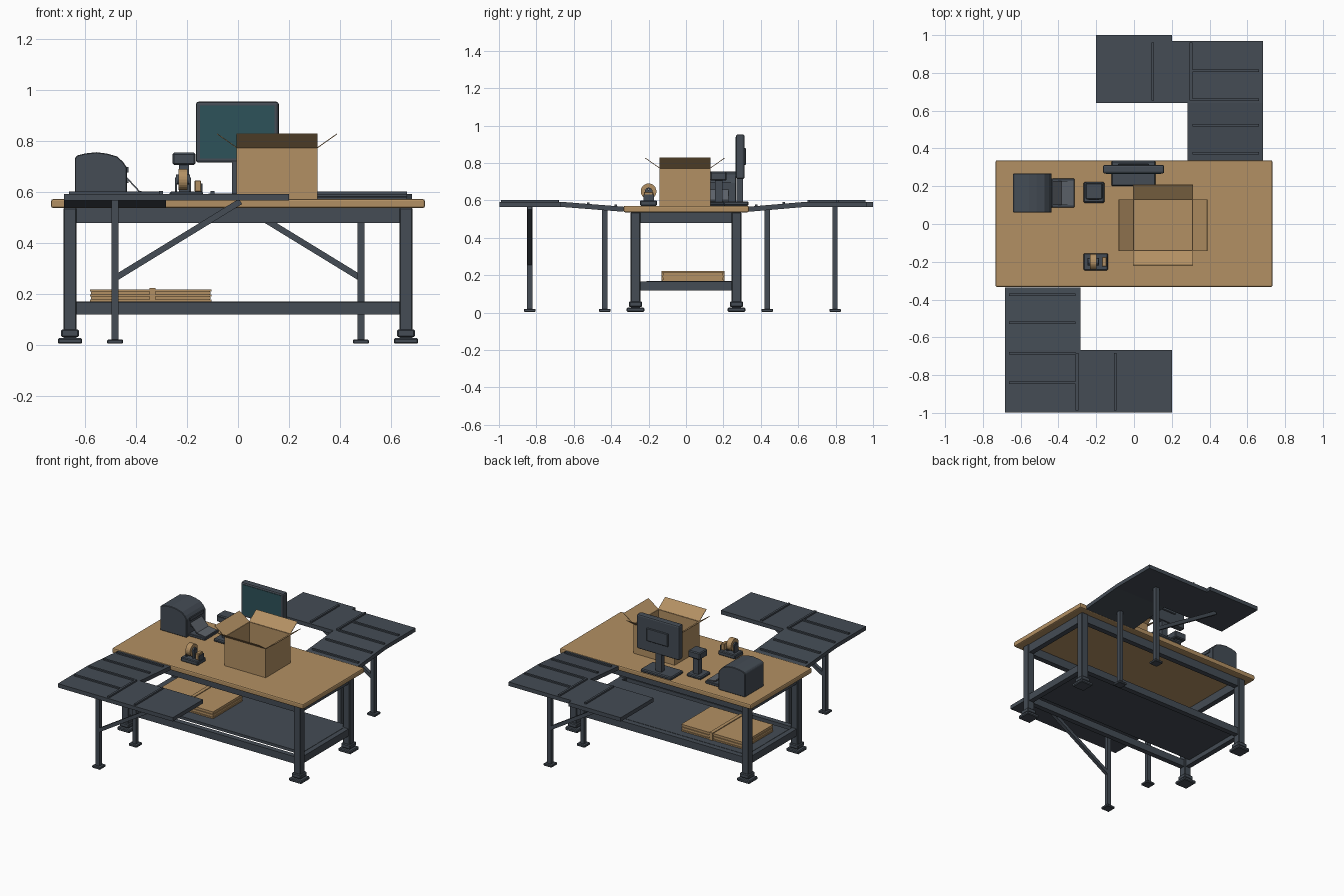
import bpy, bmesh, math
from mathutils import Vector

if "Cube" in bpy.data.objects:
    bpy.data.objects.remove(bpy.data.objects["Cube"])


def material(name, rgb):
    m = bpy.data.materials.new(name)
    m.diffuse_color = (*rgb, 1)
    m.use_nodes = True
    m.node_tree.nodes["Principled BSDF"].inputs["Base Color"].default_value = m.diffuse_color
    return m


TAN = material("cardboard tan", (0.45, 0.28, 0.125))
DARK = material("slate grey", (0.058, 0.072, 0.09))
MID = material("light slate", (0.11, 0.125, 0.145))
TEAL = material("screen teal", (0.027, 0.085, 0.1))


def finish(name, bm, mat, bevel=0, segs=1):
    bmesh.ops.recalc_face_normals(bm, faces=bm.faces)
    me = bpy.data.meshes.new(name)
    bm.to_mesh(me)
    bm.free()
    ob = bpy.data.objects.new(name, me)
    me.materials.append(mat)
    bpy.context.collection.objects.link(ob)
    if bevel:
        b = ob.modifiers.new("bevel", 'BEVEL')
        b.width, b.segments = bevel, segs
    return ob


def prism(name, pts, axis, a, b, mat, bevel=0, segs=1):
    """Extrude a 2D outline along 'x' (pts are y,z), 'y' (x,z) or 'z' (x,y)."""
    def place(p, t):
        return {'x': (t, p[0], p[1]), 'y': (p[0], t, p[1]), 'z': (p[0], p[1], t)}[axis]
    bm = bmesh.new()
    lo = [bm.verts.new(place(p, a)) for p in pts]
    hi = [bm.verts.new(place(p, b)) for p in pts]
    bm.faces.new(lo)
    bm.faces.new(hi)
    n = len(pts)
    for i in range(n):
        j = (i + 1) % n
        bm.faces.new((lo[i], lo[j], hi[j], hi[i]))
    return finish(name, bm, mat, bevel, segs)


def box(name, x, y, z, mat=DARK, bevel=0, segs=1):
    pts = [(x[0], y[0]), (x[1], y[0]), (x[1], y[1]), (x[0], y[1])]
    return prism(name, pts, 'z', z[0], z[1], mat, bevel, segs)


def block(name, cx, cy, w, z, mat=DARK, bevel=0):
    return box(name, (cx - w / 2, cx + w / 2), (cy - w / 2, cy + w / 2), z, mat, bevel)


def beam(name, p, q, w, mat=DARK):
    p, q = Vector(p), Vector(q)
    ob = box(name, (-w / 2, w / 2), (-w / 2, w / 2), (0, (q - p).length), mat)
    ob.rotation_mode = 'QUATERNION'
    ob.rotation_quaternion = (q - p).to_track_quat('Z', 'Y')
    ob.location = p
    return ob


def ring(name, c, r, hole, width, mat, n=24):
    """Tube with its axis along x."""
    bm = bmesh.new()
    rows = []
    for i in range(n):
        a = 2 * math.pi * i / n
        rows.append([bm.verts.new((c[0] + dx, c[1] + rr * math.cos(a), c[2] + rr * math.sin(a)))
                     for dx, rr in ((-width / 2, r), (width / 2, r), (width / 2, hole), (-width / 2, hole))])
    for i in range(n):
        s, t = rows[i], rows[(i + 1) % n]
        for k in range(4):
            bm.faces.new((s[k], s[(k + 1) % 4], t[(k + 1) % 4], t[k]))
    return finish(name, bm, mat)


# Workbench: top, legs with feet, aprons and lower rails
box("table_top", (-0.733, 0.733), (-0.333, 0.337), (0.536, 0.571), TAN, 0.008, 2)
for sx in (-1, 1):
    for sy in (-1, 1):
        x, y = sx * 0.659, sy * 0.27
        block("table_leg", x, y, 0.052, (0.03, 0.536), DARK, 0.004)
        block("leg_collar", x, y, 0.07, (0.03, 0.06), DARK, 0.005)
        block("foot_stem", x, y, 0.05, (0.015, 0.035))
        block("foot_pad", x, y, 0.095, (0.004, 0.026), DARK, 0.005)
for s in (-1, 1):
    for z0, z1, part in ((0.478, 0.536, "apron"), (0.118, 0.167, "lower_rail")):
        box("long_" + part, (-0.635, 0.635), (s * 0.27 - 0.018, s * 0.27 + 0.018), (z0, z1))
        box("side_" + part, (s * 0.659 - 0.018, s * 0.659 + 0.018), (-0.245, 0.245), (z0, z1))
box("lower_shelf", (-0.642, 0.642), (-0.21, 0.252), (0.15, 0.169))

# Stack of flat cartons with a strap
for i in range(5):
    z = 0.169 + i * 0.0098
    d = 0.003 * (i % 2)
    box("flat_carton", (-0.58 + d, -0.104 - d), (-0.125 + d, 0.2 - d), (z, z + 0.0085), TAN)
box("carton_core", (-0.574, -0.11), (-0.119, 0.194), (0.169, 0.215), TAN)
box("carton_strap", (-0.348, -0.324), (-0.13, 0.205), (0.169, 0.222), TAN)


# L-shaped side conveyors: s = -1 front left, s = 1 back right
def conveyor(s, bend, main_end, side_in, side_out, leg_far):
    def span(a, b):
        return tuple(sorted((s * a, s * b)))

    def top(y):
        return 0.592 - 0.026 * max(0, (bend - y) / (bend - 0.335))
    t = 0.027
    slope = [(s * y, top(y) - d) for y, d in ((0.335, 0), (bend, 0), (bend, t), (0.335, t))]
    prism("sloped_panel", slope, 'x', *span(0.283, 0.682), DARK)
    box("corner_panel", span(0.2, 0.682), span(bend, main_end), (0.592 - t, 0.592))
    box("side_panel", span(-0.2, 0.2), span(side_in, side_out), (0.592 - t, 0.592))
    # raised ridges across the panels
    w = 0.007
    for y in (0.375, 0.522, bend + 0.017, bend + 0.172):
        box("cross_ridge", span(0.31, 0.663), span(y - w, y + w), (top(y) - 0.008, top(y) + 0.009))
    for x in (0.1, 0.302):
        box("long_ridge", span(x - w, x + w), span(bend + 0.015, bend + 0.32), (0.58, 0.603))
    # legs and brace
    for y in (0.435, leg_far):
        block("conveyor_leg", s * 0.482, s * y, 0.028, (0.01, top(y) - 0.02))
        block("conveyor_foot", s * 0.482, s * y, 0.062, (0.004, 0.02), DARK, 0.003)
    beam("conveyor_brace", (s * 0.48, s * leg_far, 0.262), (s * -0.01, s * leg_far, 0.562), 0.024)


conveyor(-1, 0.668, 0.998, 0.668, 0.998, 0.835)
conveyor(1, 0.64, 0.968, 0.64, 1.0, 0.797)

# Open shipping box with four raised flaps
X0, X1, Y0, Y1, ZB, ZT, W = -0.005, 0.312, -0.142, 0.131, 0.571, 0.771, 0.004
box("box_bottom", (X0, X1), (Y0, Y1), (ZB, ZB + W), TAN)
for a, b in ((X0, X0 + W), (X1 - W, X1)):
    box("box_side_wall", (a, b), (Y0, Y1), (ZB, ZT), TAN)
for a, b in ((Y0, Y0 + W), (Y1 - W, Y1)):
    box("box_long_wall", (X0, X1), (a, b), (ZB, ZT), TAN)
for s, x, y in ((-1, X0, Y0), (1, X1, Y1)):
    for axis, e, lo, hi in (('y', x, Y0, Y1), ('x', y, X0, X1)):
        flap = [(e, ZT), (e + s * 0.077, ZT + 0.054), (e + s * 0.075, ZT + 0.057), (e - s * 0.003, ZT + 0.002)]
        prism("box_flap", flap, axis, lo, hi, TAN)

# Monitor on a stand
box("monitor_base", (-0.12, 0.115), (0.2, 0.335), (0.571, 0.594), DARK, 0.006)
box("monitor_neck", (-0.024, 0.02), (0.27, 0.305), (0.59, 0.74))
box("monitor_case", (-0.165, 0.16), (0.267, 0.313), (0.714, 0.953), DARK, 0.01, 2)
box("monitor_screen", (-0.149, 0.144), (0.264, 0.268), (0.73, 0.939), TEAL)
box("monitor_back_plate", (-0.085, 0.08), (0.31, 0.321), (0.79, 0.88), DARK, 0.004)

# Label printer with output tray
hood = [(-0.64, 0.571), (-0.436, 0.571), (-0.436, 0.695), (-0.45, 0.716), (-0.473, 0.738),
        (-0.515, 0.75), (-0.555, 0.755), (-0.6, 0.75), (-0.632, 0.742), (-0.64, 0.73)]
prism("printer_body", hood, 'y', 0.06, 0.268, DARK, 0.003)
box("printer_slot", (-0.438, -0.43), (0.09, 0.24), (0.675, 0.697))
box("printer_button", (-0.438, -0.43), (0.1, 0.13), (0.635, 0.65), MID)
box("tray_base", (-0.44, -0.315), (0.088, 0.24), (0.571, 0.59), DARK, 0.003)
prism("tray_sheet", [(-0.436, 0.658), (-0.385, 0.603), (-0.32, 0.593), (-0.32, 0.59),
                     (-0.387, 0.597), (-0.436, 0.65)], 'y', 0.1, 0.228, MID)

# Scanner on a post
box("scanner_base", (-0.268, -0.157), (0.112, 0.222), (0.571, 0.592), DARK, 0.006)
box("scanner_post", (-0.232, -0.192), (0.155, 0.195), (0.59, 0.71))
box("scanner_head", (-0.257, -0.167), (0.13, 0.217), (0.705, 0.753), DARK, 0.006)
box("scanner_window", (-0.24, -0.184), (0.127, 0.131), (0.715, 0.743))

# Tape dispenser: base, big roll on a hub, cheeks and cutter
box("dispenser_base", (-0.268, -0.137), (-0.245, -0.155), (0.571, 0.6), DARK, 0.005)
ring("tape_roll", (-0.216, -0.2, 0.648), 0.042, 0.02, 0.036, TAN)
ring("tape_hub", (-0.216, -0.2, 0.648), 0.02, 0.009, 0.056, DARK, 16)
for x in (-0.243, -0.189):
    box("dispenser_cheek", (x - 0.004, x + 0.004), (-0.22, -0.18), (0.595, 0.655))
box("tape_end", (-0.17, -0.145), (-0.225, -0.175), (0.6, 0.645), TAN, 0.003)
box("cutter_blade", (-0.145, -0.139), (-0.228, -0.172), (0.598, 0.632))
